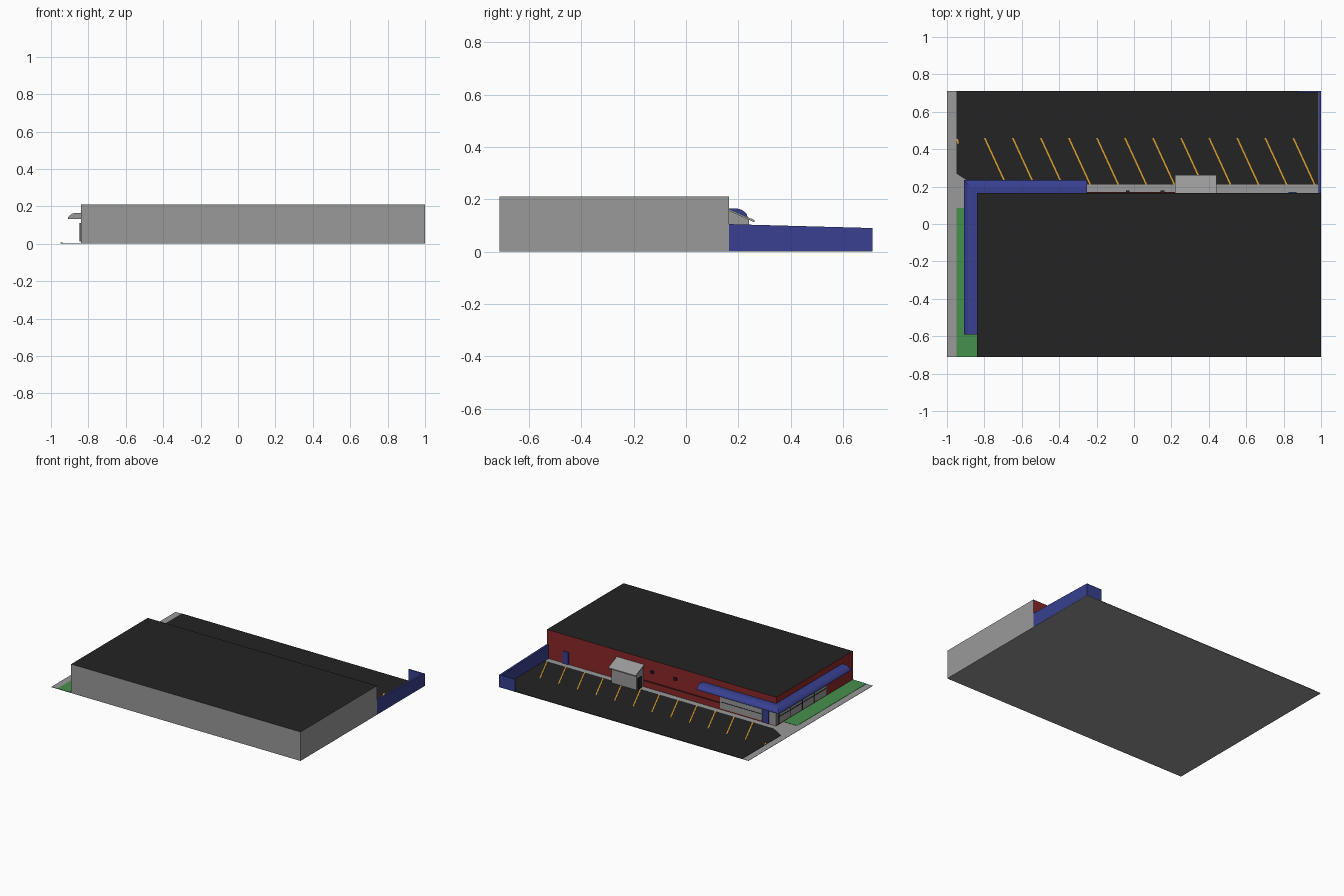
import bpy

if "Cube" in bpy.data.objects:
    bpy.data.objects.remove(bpy.data.objects["Cube"])


def material(name, rgb):
    m = bpy.data.materials.new(name)
    m.diffuse_color = (*rgb, 1)
    m.use_nodes = True
    m.node_tree.nodes["Principled BSDF"].inputs["Base Color"].default_value = m.diffuse_color
    return m


GREY = material("concrete grey", (0.32, 0.32, 0.32))
BLACK = material("asphalt black", (0.017, 0.017, 0.017))
BLUE = material("trim blue", (0.04, 0.051, 0.28))
RED = material("brick red", (0.25, 0.02, 0.02))
DARK_RED = material("dark red", (0.09, 0.01, 0.01))
GREEN = material("grass green", (0.061, 0.28, 0.076))
YELLOW = material("line yellow", (0.72, 0.34, 0.025))


def mesh(name, verts, faces, *mats):
    me = bpy.data.meshes.new(name)
    me.from_pydata(verts, [], faces)
    ob = bpy.data.objects.new(name, me)
    bpy.context.collection.objects.link(ob)
    for m in mats:
        me.materials.append(m)
    return ob


def prism(name, outline, z0, z1, *mats):
    """Vertical prism from a counter-clockwise outline."""
    n = len(outline)
    verts = [(x, y, z0) for x, y in outline] + [(x, y, z1) for x, y in outline]
    faces = [tuple(reversed(range(n))), tuple(range(n, 2 * n))]
    faces += [(i, (i + 1) % n, (i + 1) % n + n, i + n) for i in range(n)]
    return mesh(name, verts, faces, *mats)


def box(name, x, y, z, *mats):
    return prism(name, [(x[0], y[0]), (x[1], y[0]), (x[1], y[1]), (x[0], y[1])],
                 z[0], z[1], *mats)


WALL_X, WALL_Y = -0.84, 0.165

# Ground, lawn and parking lot with a cut corner
box("ground", (-1, 1), (-0.712, 0.712), (0, 0.002), GREY)
box("lawn", (-0.95, WALL_X), (-0.712, 0.085), (0.002, 0.004), GREEN)
prism("parking_lot", [(-0.95, 0.27), (-0.9, 0.237), (-0.85, 0.21), (0.985, 0.21),
                      (0.985, 0.712), (-0.95, 0.712)], 0.002, 0.004, BLACK)

# Slanted parking lines
for i in range(12):
    x = -0.803 + 0.15 * i
    w = 0.009
    prism("parking_line", [(x, 0.46), (x + 0.115, 0.21), (x + 0.115 + w, 0.21),
                           (x + w, 0.46)], 0.004, 0.0055, YELLOW)
prism("parking_line_end", [(-0.95, 0.455), (-0.945, 0.43), (-0.936, 0.43),
                           (-0.941, 0.455)], 0.004, 0.0055, YELLOW)

# Building: black roof, red on the back and left, grey elsewhere
hall = box("building", (WALL_X, 1), (-0.712, WALL_Y), (0.001, 0.21), GREY, BLACK, RED)
for p in hall.data.polygons:
    if p.normal.z > 0.5:
        p.material_index = 1
    elif p.normal.y > 0.5 or p.normal.x < -0.5:
        p.material_index = 2

# Side fence with sloping top and short return
fence = box("side_fence", (0.986, 1), (WALL_Y, 0.712), (0.001, 0.105), BLUE)
for v in fence.data.vertices:
    if v.co.z > 0.05 and v.co.y > 0.5:
        v.co.z = 0.09
box("fence_return", (0.875, 0.986), (0.702, 0.712), (0.001, 0.09), BLUE)

# Rounded awning swept around the corner, mitred
profile = [(0, 0.165), (0.03, 0.165), (0.048, 0.16), (0.061, 0.151),
           (0.068, 0.142), (0.07, 0.133), (0, 0.133)]
path = [((WALL_X, -0.59), (-1, 0)), ((WALL_X, WALL_Y), (-1, 1)), ((-0.25, WALL_Y), (0, 1))]
verts = [(px + d * nx, py + d * ny, z) for (px, py), (nx, ny) in path for d, z in profile]
n = len(profile)
faces = [(s * n + i, s * n + (i + 1) % n, (s + 1) * n + (i + 1) % n, (s + 1) * n + i)
         for s in range(2) for i in range(n)]
faces += [tuple(reversed(range(n))), tuple(range(2 * n, 3 * n))]
awning = mesh("awning", verts, faces, BLUE, GREY)
awning.data.polygons[2 * n].material_index = 1
for s in range(2):
    awning.data.polygons[s * n + n - 2].material_index = 1

# Shop windows below the awning, with thin dark rails
box("back_window", (-0.73, -0.39), (WALL_Y, 0.17), (0.012, 0.095), GREY)
box("corner_window", (WALL_X, -0.785), (WALL_Y, 0.17), (0.004, 0.095), GREY)
box("left_window", (-0.845, WALL_X), (-0.41, WALL_Y), (0.012, 0.11), GREY)
box("back_window_rail", (-0.72, -0.4), (0.17, 0.172), (0.058, 0.062), BLACK)
box("left_window_rail", (-0.847, -0.845), (-0.4, 0.15), (0.058, 0.063), BLACK)
for i in range(5):
    y = -0.4 + 0.135 * i
    box("left_window_post", (-0.847, -0.845), (y, y + 0.005), (0.012, 0.11), BLACK)
box("corner_pillar", (-0.785, -0.735), (WALL_Y, 0.173), (0.004, 0.1), BLUE)

# Back wall details: band, service door, lamps
box("wall_band", (-0.39, 0.22), (WALL_Y, 0.17), (0.045, 0.053), DARK_RED)
box("service_door", (0.825, 0.87), (WALL_Y, 0.172), (0.002, 0.09), BLUE)
for x in (0.153, -0.033):
    box("wall_lamp", (x - 0.01, x + 0.01), (WALL_Y, 0.178), (0.12, 0.138), BLACK)

# Entrance porch with lean-to roof and dark side doorway
porch = box("porch", (0.23, 0.43), (WALL_Y, 0.24), (0.002, 0.155), GREY)
for v in porch.data.vertices:
    if v.co.z > 0.1 and v.co.y > 0.2:
        v.co.z = 0.122
roof = box("porch_roof", (0.22, 0.44), (WALL_Y, 0.262), (0.155, 0.163), GREY)
for v in roof.data.vertices:
    if v.co.y > 0.2:
        v.co.z -= 0.043
box("porch_doorway", (0.226, 0.23), (0.18, 0.225), (0.002, 0.085), BLACK)
